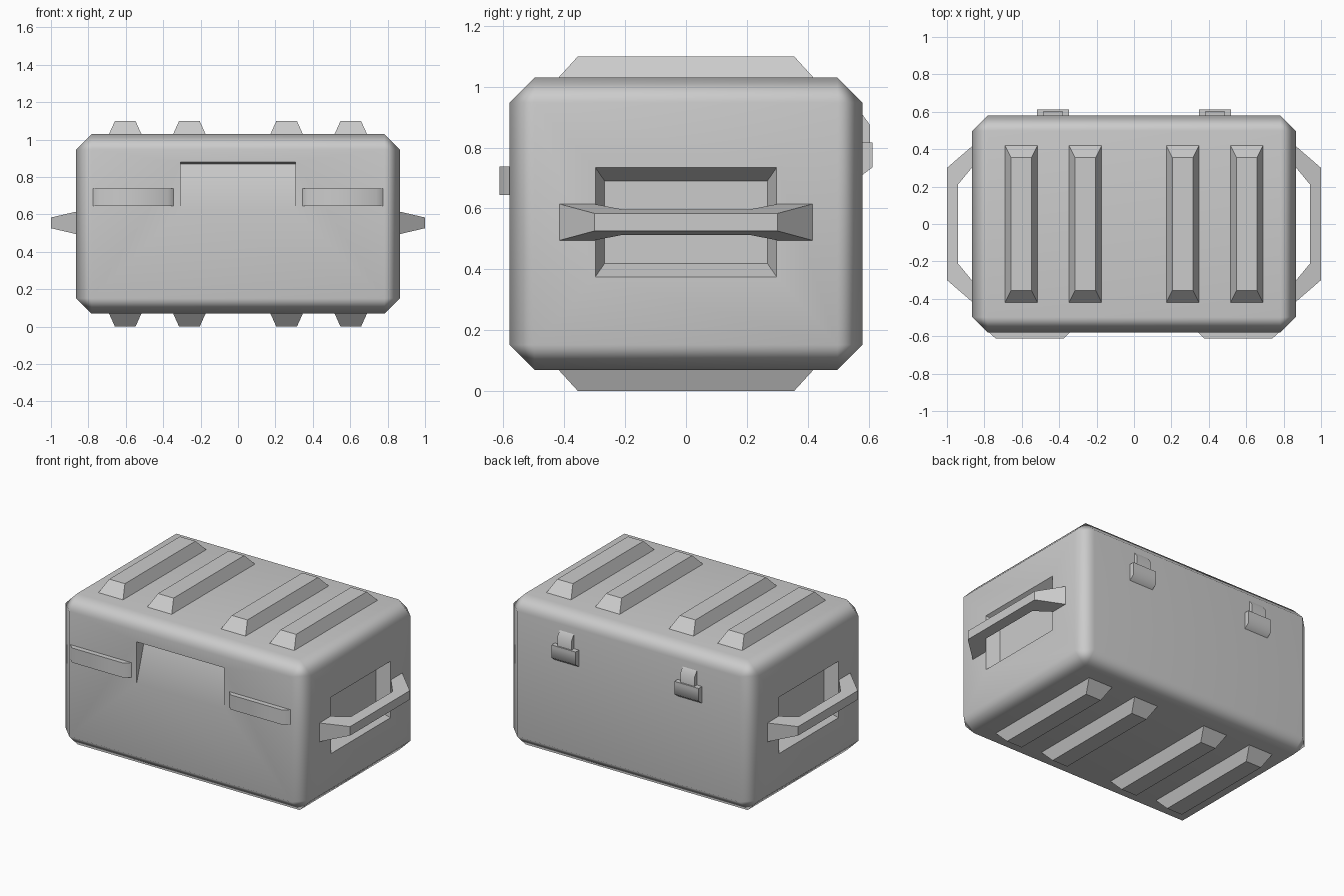
import bpy, bmesh
from mathutils import Vector

if "Cube" in bpy.data.objects:
    bpy.data.objects.remove(bpy.data.objects["Cube"])


def loft(name, ring_a, ring_b, smooth=None):
    """Solid between two closed rings with the same number of points."""
    bm = bmesh.new()
    a = [bm.verts.new(p) for p in ring_a]
    b = [bm.verts.new(p) for p in ring_b]
    n = len(a)
    bm.faces.new(a)
    bm.faces.new(b[::-1])
    for i in range(n):
        j = (i + 1) % n
        bm.faces.new((a[i], b[i], b[j], a[j]))
    bmesh.ops.recalc_face_normals(bm, faces=bm.faces)
    me = bpy.data.meshes.new(name)
    bm.to_mesh(me)
    bm.free()
    ob = bpy.data.objects.new(name, me)
    bpy.context.collection.objects.link(ob)
    if smooth:
        smooth_by_angle(ob, smooth)
    return ob


def smooth_by_angle(ob, angle):
    bpy.ops.object.select_all(action='DESELECT')
    ob.select_set(True)
    bpy.context.view_layer.objects.active = ob
    bpy.ops.object.shade_smooth_by_angle(angle=angle)


def rect(hu, hv, cu=0.0, cv=0.0):
    return [(cu - hu, cv - hv), (cu + hu, cv - hv), (cu + hu, cv + hv), (cu - hu, cv + hv)]


# Body: box with a single chamfer on every edge
bm = bmesh.new()
bmesh.ops.create_cube(bm, size=1)
for v in bm.verts:
    v.co = Vector((v.co.x * 1.73, v.co.y * 1.16, v.co.z * 0.96 + 0.55))
bmesh.ops.bevel(bm, geom=bm.edges[:], offset=0.082, segments=1, affect='EDGES')
mesh = bpy.data.meshes.new("case_body")
bm.to_mesh(mesh)
bm.free()
body = bpy.data.objects.new("case_body", mesh)
bpy.context.collection.objects.link(body)

# Cutters: side handle pockets and the wedge-shaped front scoop
cutters = []
for s in (-1, 1):
    cutters.append(loft("side_pocket_cutter",
                        [(s * 0.785, y, z) for y, z in rect(0.267, 0.135, 0, 0.555)],
                        [(s * 0.865, y, z) for y, z in rect(0.298, 0.18, 0, 0.555)]))
    # straight extension so the cut clears the surface
    for v in cutters[-1].data.vertices:
        if abs(v.co.x) > 0.8:
            v.co.x += s * 0.008
            v.co.y *= 1.01
            v.co.z += 0.004 if v.co.z > 0.555 else -0.004
scoop = [(-0.60, 0.88), (-0.58, 0.88), (-0.50, 0.87), (-0.58, 0.62), (-0.60, 0.62)]
cutters.append(loft("front_scoop_cutter",
                    [(-0.307, y, z) for y, z in scoop],
                    [(0.307, y, z) for y, z in scoop]))
for c in cutters:
    c.hide_render = True
    m = body.modifiers.new("cut", 'BOOLEAN')
    m.object = c
    m.operation = 'DIFFERENCE'
    m.solver = 'EXACT'
bpy.ops.object.select_all(action='DESELECT')
body.select_set(True)
bpy.context.view_layer.objects.active = body
for m in list(body.modifiers):
    bpy.ops.object.modifier_apply(modifier=m.name)
for c in cutters:
    bpy.data.objects.remove(c, do_unlink=True)
smooth_by_angle(body, 0.84)
body.modifiers.new("weighted", 'WEIGHTED_NORMAL').keep_sharp = True

# Stacking ribs on the lid and underneath
for x in (-0.603, -0.26, 0.26, 0.603):
    for name, z0, z1 in (("lid_rib", 1.02, 1.10), ("base_rib", 0.08, 0.0)):
        loft(name,
             [(px, py, z0) for px, py in rect(0.091, 0.428, x)],
             [(px, py, z1) for px, py in rect(0.055, 0.355, x)])

# Side handles: bracket outline, thinner towards the outside
outline = [(0.855, 0.425), (1.0, 0.30), (1.0, -0.30), (0.855, -0.425),
           (0.855, -0.315), (0.942, -0.21), (0.942, 0.21), (0.855, 0.315)]


def half_height(x):
    return 0.06 - (x - 0.865) * 0.233


for s in (-1, 1):
    loft("side_handle",
         [(s * x, y, 0.555 - half_height(x)) for x, y in outline],
         [(s * x, y, 0.555 + half_height(x)) for x, y in outline])

# Front grip bars beside the scoop, and hinges at the back
bar = [(0.34, -0.575), (0.375, -0.612), (0.74, -0.612), (0.78, -0.575)]
knuckle = [(0.57, 0.815), (0.605, 0.825), (0.613, 0.81), (0.613, 0.735), (0.575, 0.707)]
knuckle[0:3] = [(0.57, 0.817), (0.613, 0.817), (0.613, 0.80)]
strap = [(0.57, 0.80), (0.604, 0.80), (0.604, 0.875), (0.575, 0.915)]
for s in (-1, 1):
    loft("front_bar",
         [(s * x, y, 0.645) for x, y in bar],
         [(s * x, y, 0.738) for x, y in bar], smooth=0.9)
    cx = s * 0.433
    for name, prof, w in (("hinge_knuckle", knuckle, 0.085), ("hinge_strap", strap, 0.05)):
        loft(name,
             [(cx - w, y, z) for y, z in prof],
             [(cx + w, y, z) for y, z in prof], smooth=1.0)
